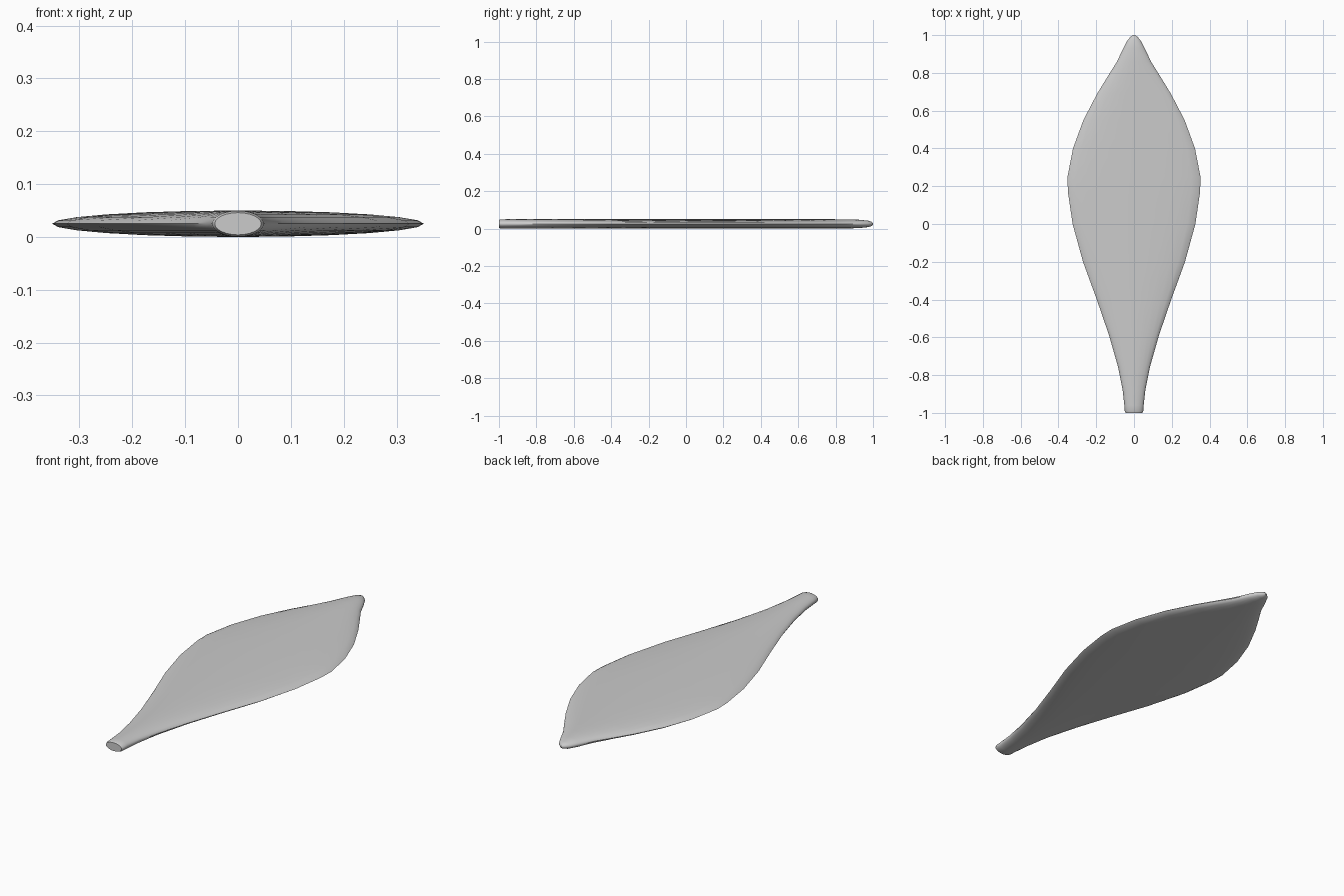
import bpy, bmesh, math

if "Cube" in bpy.data.objects:
    bpy.data.objects.remove(bpy.data.objects["Cube"])

# Leaf outline stations: (y, half width, half thickness)
STATIONS = [
    (-1.0, 0.044, 0.021), (-0.99, 0.049, 0.0245), (-0.96, 0.051, 0.025),
    (-0.88, 0.060, 0.025), (-0.755, 0.085, 0.025), (-0.59, 0.132, 0.025),
    (-0.40, 0.197, 0.025), (-0.20, 0.270, 0.025), (0.0, 0.325, 0.025),
    (0.17, 0.350, 0.025), (0.25, 0.352, 0.025), (0.40, 0.323, 0.025),
    (0.55, 0.268, 0.025), (0.69, 0.195, 0.025), (0.78, 0.140, 0.025),
    (0.86, 0.090, 0.0245), (0.93, 0.057, 0.022), (0.975, 0.033, 0.017),
    (0.993, 0.016, 0.011), (1.0, 0.004, 0.004),
]
SIDES = 24

grey = bpy.data.materials.new("light grey")
grey.diffuse_color = (0.6, 0.6, 0.6, 1)
grey.use_nodes = True
grey.node_tree.nodes["Principled BSDF"].inputs["Base Color"].default_value = grey.diffuse_color

# Leaf blade lofted through elliptical rings
bm = bmesh.new()
rings = []
for y, w, t in STATIONS:
    angles = [2 * math.pi * i / SIDES for i in range(SIDES)]
    rings.append([bm.verts.new((w * math.cos(a), y, 0.025 + t * math.sin(a))) for a in angles])
for a, b in zip(rings, rings[1:]):
    for i in range(SIDES):
        j = (i + 1) % SIDES
        bm.faces.new((a[i], a[j], b[j], b[i]))
# Stem end and tip caps
bm.faces.new(rings[0])
bm.faces.new(rings[-1])
bmesh.ops.recalc_face_normals(bm, faces=bm.faces)

mesh = bpy.data.meshes.new("leaf_blade")
bm.to_mesh(mesh)
bm.free()
mesh.materials.append(grey)
leaf = bpy.data.objects.new("leaf_blade", mesh)
bpy.context.collection.objects.link(leaf)
bpy.context.view_layer.objects.active = leaf
leaf.select_set(True)
bpy.ops.object.shade_smooth_by_angle(angle=math.radians(40))
